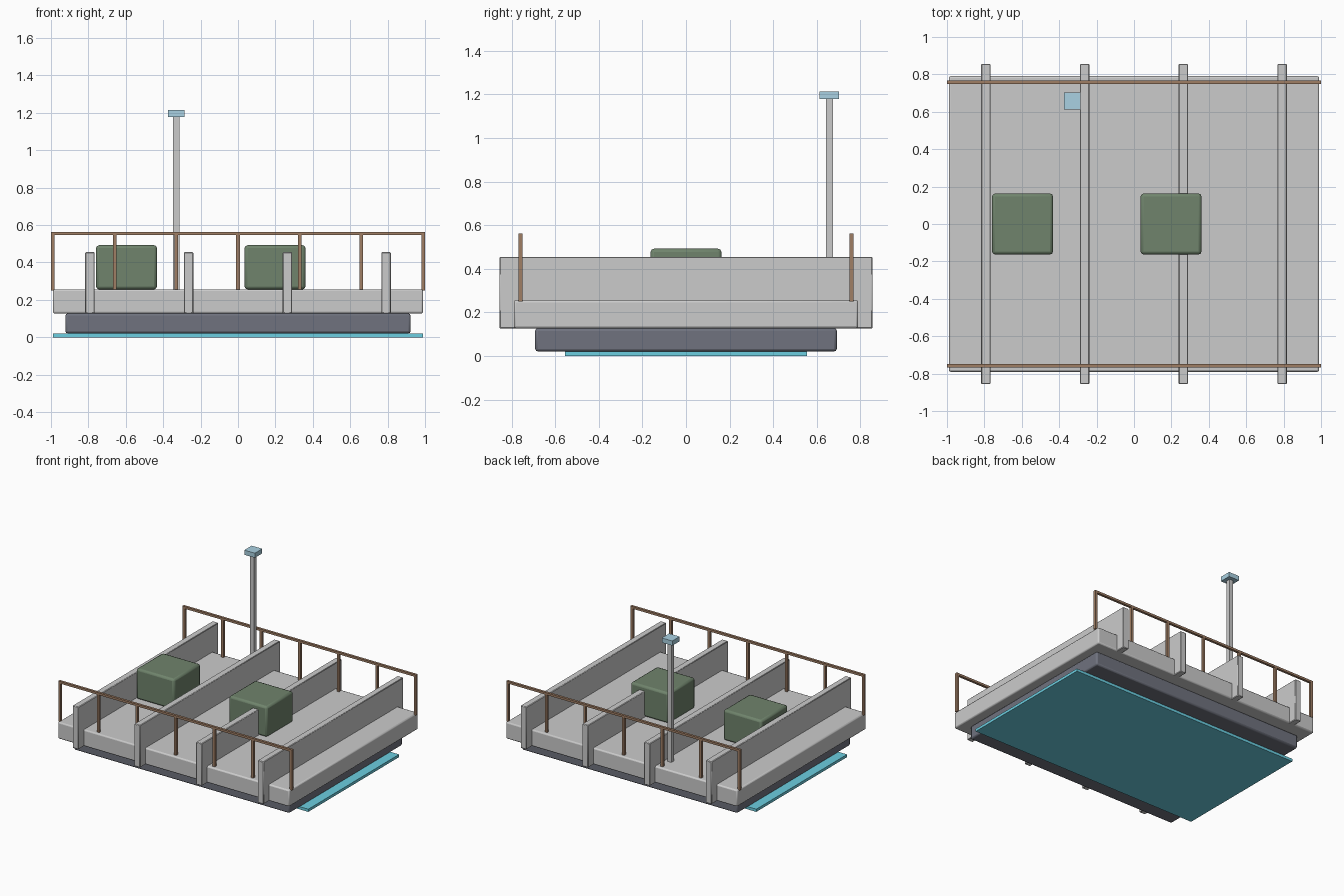
import bpy

if "Cube" in bpy.data.objects:
    bpy.data.objects.remove(bpy.data.objects["Cube"])


def material(name, rgb):
    m = bpy.data.materials.new(name)
    m.diffuse_color = (*rgb, 1)
    m.use_nodes = True
    m.node_tree.nodes["Principled BSDF"].inputs["Base Color"].default_value = m.diffuse_color
    return m


DARK = material("dark_grey", (0.16, 0.17, 0.21))
CYAN = material("cyan", (0.15, 0.62, 0.75))
GREEN = material("green", (0.16, 0.23, 0.15))
BROWN = material("brown", (0.35, 0.21, 0.13))
BLUE = material("pale_blue", (0.4, 0.64, 0.76))


def box(name, x, y, z, mat=None, bevel=0.0, segments=2):
    """Box from (min, max) ranges, with an optional bevel."""
    bpy.ops.mesh.primitive_cube_add(
        size=1, location=[(a + b) / 2 for a, b in (x, y, z)])
    ob = bpy.context.object
    ob.name = name
    ob.scale = [b - a for a, b in (x, y, z)]
    bpy.ops.object.transform_apply(location=False, rotation=False, scale=True)
    if mat:
        ob.data.materials.append(mat)
    if bevel:
        mod = ob.modifiers.new("bevel", 'BEVEL')
        mod.width = bevel
        mod.segments = segments
        bpy.ops.object.shade_smooth_by_angle()
    return ob


def around(c, width):
    return (c - width / 2, c + width / 2)


# Stacked slabs: glow panel, lower hull, deck
box("underside_panel", (-0.99, 0.99), (-0.555, 0.555), (0, 0.021), CYAN)
box("lower_hull", (-0.923, 0.923), (-0.692, 0.692), (0.021, 0.127), DARK, 0.012)
box("deck", (-0.99, 0.99), (-0.79, 0.79), (0.127, 0.256), None, 0.01)

# Cross ribs
for i in range(4):
    box(f"cross_rib_{i + 1}", around(-0.792 + 0.528 * i, 0.05),
        (-0.856, 0.856), (0.127, 0.455), None, 0.004, 1)

# Crates
for i, x in enumerate((-0.596, 0.198)):
    box(f"crate_{i + 1}", around(x, 0.326), around(0, 0.326),
        (0.256, 0.492), GREEN, 0.016)

# Railings on both sides
for side, y in (("front", -0.759), ("back", 0.759)):
    for i in range(7):
        box(f"{side}_rail_post_{i + 1}", around(-0.99 + 0.33 * i, 0.019),
            around(y, 0.019), (0.25, 0.552), BROWN)
    box(f"{side}_handrail", (-1, 1), around(y, 0.019), (0.546, 0.563), BROWN)

# Mast with its sensor head
box("mast", around(-0.33, 0.033), around(0.658, 0.033), (0.25, 1.18))
box("mast_head", around(-0.33, 0.09), around(0.658, 0.09), (1.178, 1.214), BLUE)
